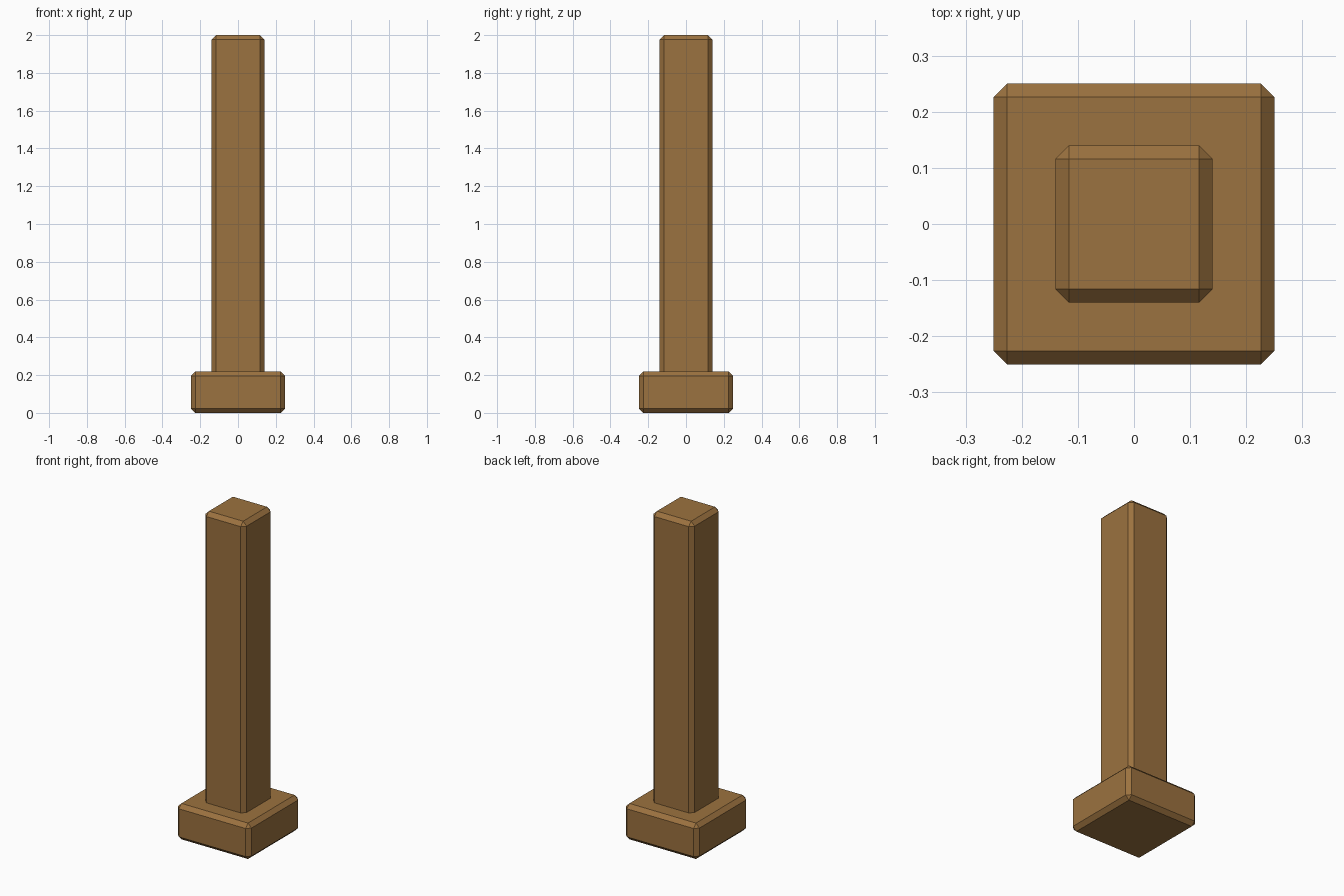
import bpy, bmesh

if "Cube" in bpy.data.objects:
    bpy.data.objects.remove(bpy.data.objects["Cube"])

wood = bpy.data.materials.new("brown_wood")
wood.diffuse_color = (0.33, 0.168, 0.05, 1.0)
wood.use_nodes = True
wood.node_tree.nodes["Principled BSDF"].inputs["Base Color"].default_value = wood.diffuse_color


def chamfered_block(name, width, z0, z1, chamfer=0.024):
    """Square block from z0 to z1 with flat chamfers on every edge."""
    bm = bmesh.new()
    bmesh.ops.create_cube(bm, size=1.0)
    for v in bm.verts:
        v.co.x *= width
        v.co.y *= width
        v.co.z = z0 if v.co.z < 0 else z1
    bmesh.ops.bevel(bm, geom=bm.edges[:], offset=chamfer, offset_type='OFFSET',
                    segments=1, profile=0.5, affect='EDGES')
    bmesh.ops.recalc_face_normals(bm, faces=bm.faces[:])
    mesh = bpy.data.meshes.new(name)
    bm.to_mesh(mesh)
    bm.free()
    mesh.materials.append(wood)
    obj = bpy.data.objects.new(name, mesh)
    bpy.context.collection.objects.link(obj)
    return obj


# Square foot block
chamfered_block("base", 0.50, 0.0, 0.22)

# Tall post, its lower end sunk into the base
chamfered_block("post", 0.28, 0.15, 2.0)
